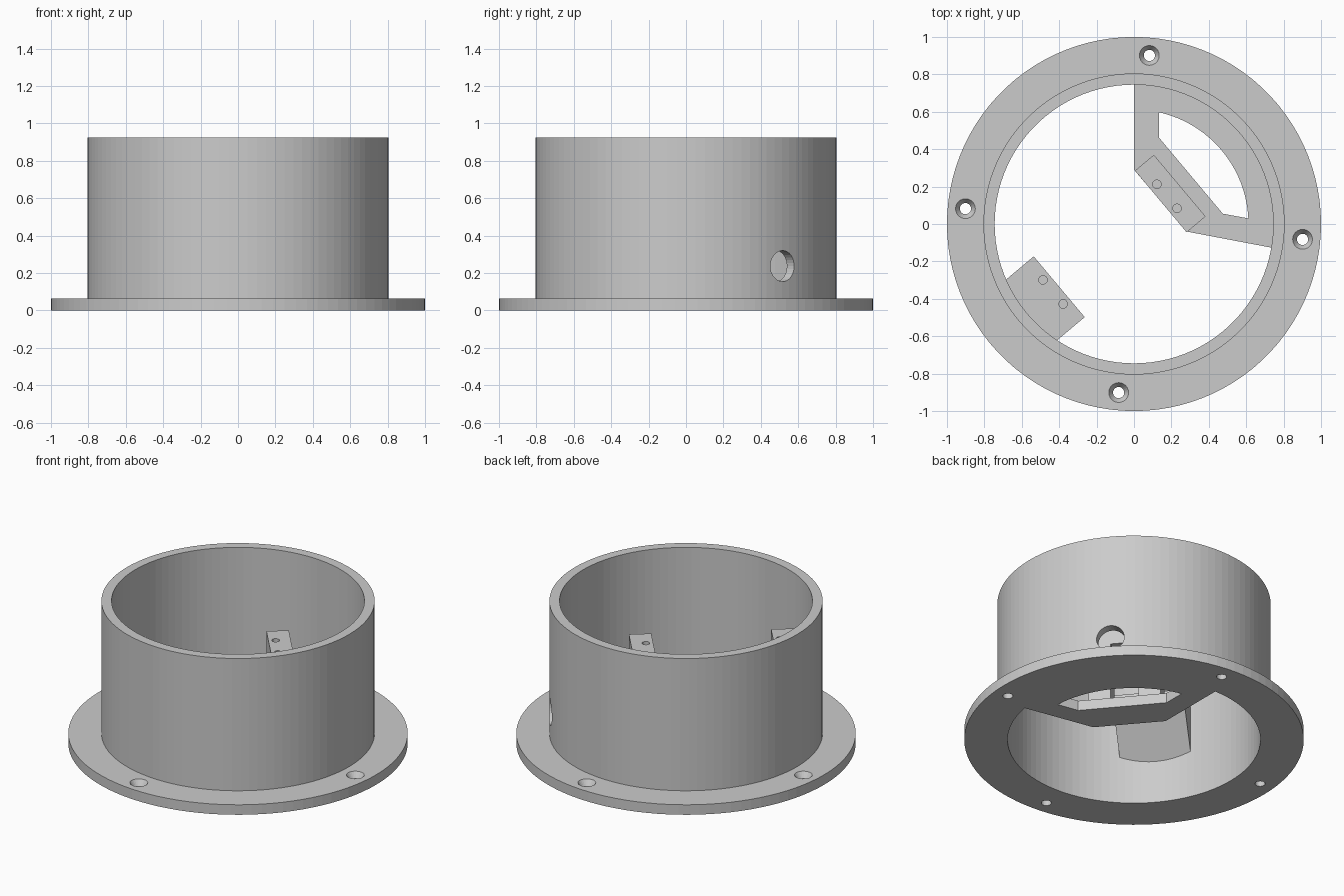
import bpy, bmesh, math
from mathutils import Matrix, Vector

if "Cube" in bpy.data.objects:
    bpy.data.objects.remove(bpy.data.objects["Cube"], do_unlink=True)

GREY = bpy.data.materials.new("plain_grey")
GREY.use_nodes = True
GREY.diffuse_color = (0.6, 0.6, 0.6, 1)
GREY.node_tree.nodes["Principled BSDF"].inputs["Base Color"].default_value = (0.6, 0.6, 0.6, 1)

AXIS = math.radians(40)      # direction shared by the posts and the wall hole
FLANGE_TOP, WALL_TOP, POST_TOP = 0.065, 0.925, 0.62


def finish(bm, name, turn=0.0):
    bmesh.ops.recalc_face_normals(bm, faces=bm.faces)
    bm.transform(Matrix.Rotation(turn, 4, "Z"))
    mesh = bpy.data.meshes.new(name)
    bm.to_mesh(mesh)
    bm.free()
    mesh.materials.append(GREY)
    obj = bpy.data.objects.new(name, mesh)
    bpy.context.collection.objects.link(obj)
    return obj


def extrude(name, points, direction, turn=0.0):
    """Push a flat outline along a direction."""
    bm = bmesh.new()
    face = bm.faces.new([bm.verts.new(p) for p in points])
    top = bmesh.ops.extrude_face_region(bm, geom=[face])["geom"]
    moved = [v for v in top if isinstance(v, bmesh.types.BMVert)]
    bmesh.ops.translate(bm, verts=moved, vec=Vector(direction))
    return finish(bm, name, turn)


def plate(name, outline, z0, z1):
    return extrude(name, [(x, y, z0) for x, y in outline], (0, 0, z1 - z0))


def side_profile(name, profile, half_width, turn):
    return extrude(name, [(x, -half_width, z) for x, z in profile], (0, 2 * half_width, 0), turn)


def lathe(name, profile, steps, at=(0, 0, 0)):
    """Revolve a closed radius/height outline around z."""
    bm = bmesh.new()
    verts = [bm.verts.new((r, 0, z)) for r, z in profile]
    edges = [bm.edges.new((verts[i - 1], verts[i])) for i in range(len(verts))]
    bmesh.ops.spin(bm, geom=verts + edges, cent=(0, 0, 0), axis=(0, 0, 1),
                   angle=2 * math.pi, steps=steps, use_duplicate=False)
    bmesh.ops.remove_doubles(bm, verts=bm.verts, dist=0.0001)
    bmesh.ops.translate(bm, verts=bm.verts, vec=at)
    return finish(bm, name)


def rod(name, radius, length, matrix, steps=32):
    bm = bmesh.new()
    bmesh.ops.create_cone(bm, cap_ends=True, segments=steps, radius1=radius,
                          radius2=radius, depth=length, matrix=matrix)
    return finish(bm, name)


def cut(target, cutter):
    cutter.hide_render = True
    mod = target.modifiers.new("cut", "BOOLEAN")
    mod.operation, mod.solver, mod.object = "DIFFERENCE", "EXACT", cutter
    bpy.context.view_layer.objects.active = target
    bpy.ops.object.modifier_apply(modifier=mod.name)
    bpy.data.objects.remove(cutter, do_unlink=True)


def arc(radius, start, end, steps=24):
    angles = [math.radians(start + (end - start) * i / steps) for i in range(steps + 1)]
    return [(radius * math.cos(a), radius * math.sin(a)) for a in angles]


# Flanged tube
body = lathe("flanged_tube", [(0.745, 0), (1, 0), (1, FLANGE_TOP), (0.805, FLANGE_TOP),
                              (0.805, WALL_TOP), (0.745, WALL_TOP)], 100)

# Four countersunk screw holes
for i in range(4):
    a = math.radians(-5.2 + 90 * i)
    spot = (0.905 * math.cos(a), 0.905 * math.sin(a), 0)
    cut(body, lathe("screw_cutter", [(0, -0.1), (0.03, -0.1), (0.03, 0.03), (0.053, FLANGE_TOP),
                                     (0.053, 0.1), (0, 0.1)], 24, spot))

# Cable hole through the wall
cut(body, rod("cable_cutter", 0.083, 0.4, Matrix.Rotation(AXIS, 4, "Z")
              @ Matrix.Translation((0.78, 0, 0.237)) @ Matrix.Rotation(math.pi / 2, 4, "Y")))

# Base bracket with a window
bracket = plate("base_bracket", [(0, 0.29), (0.28, -0.04)] + arc(0.77, -9.8, 90), 0, FLANGE_TOP)
cut(bracket, plate("window_cutter", [(0.135, 0.46), (0.475, 0.055)] + arc(0.612, 2.8, 77.3),
                   -0.1, 0.2))

# Standing post with an opening for the cable
inner_post = side_profile("inner_post", [(0.187, 0.03), (0.319, 0.03), (0.319, POST_TOP),
                                         (0.187, POST_TOP)], 0.215, AXIS)
cut(inner_post, side_profile("slot_cutter", [(0.1, -0.1), (0.4, -0.1), (0.4, 0.48), (0.1, 0.48)],
                             0.083, AXIS))

# Wall ledge with a sloped underside
wall_ledge = side_profile("wall_ledge", [(0.522, 0.5), (0.765, 0.257), (0.765, POST_TOP),
                                         (0.522, POST_TOP)], 0.212, AXIS + math.pi)

# Blind pin holes in both tops
for target, reach, turn in ((inner_post, 0.23, AXIS), (wall_ledge, 0.565, AXIS + math.pi)):
    for side in (-0.084, 0.084):
        cut(target, rod("pin_cutter", 0.023, 0.2, Matrix.Rotation(turn, 4, "Z")
                        @ Matrix.Translation((reach, side, POST_TOP)), 16))
